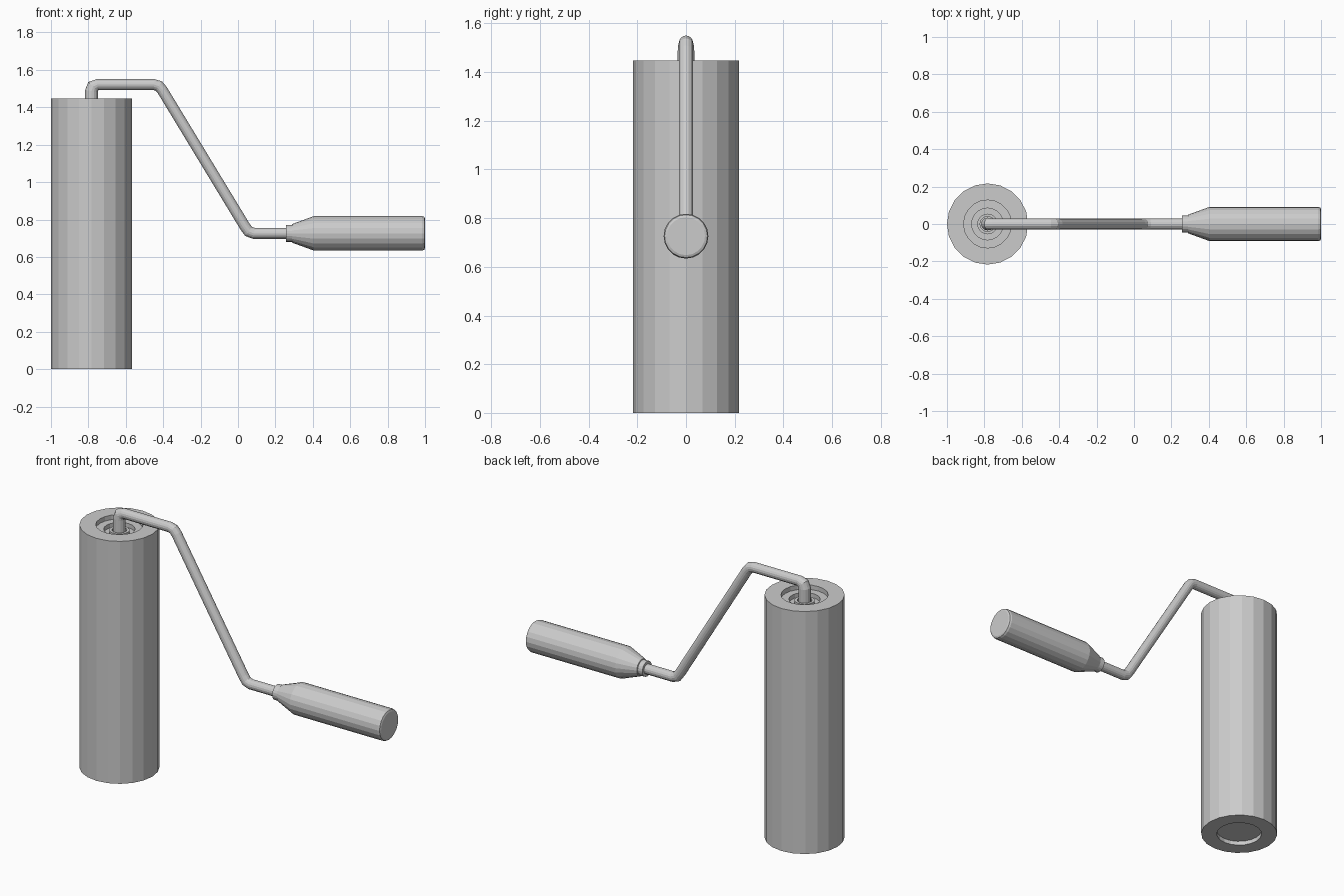
import bpy, bmesh
from math import sin, cos, pi
from mathutils import Vector, Matrix

if "Cube" in bpy.data.objects:
    bpy.data.objects.remove(bpy.data.objects["Cube"])


def finish(name, bm):
    bmesh.ops.recalc_face_normals(bm, faces=bm.faces[:])
    mesh = bpy.data.meshes.new(name)
    bm.to_mesh(mesh)
    bm.free()
    obj = bpy.data.objects.new(name, mesh)
    bpy.context.collection.objects.link(obj)
    return obj


def skin(name, rings, matrix=Matrix()):
    """Join successive rings of points and cap both ends."""
    bm = bmesh.new()
    loops = [[bm.verts.new(matrix @ p) for p in ring] for ring in rings]
    n = len(loops[0])
    for a, b in zip(loops, loops[1:]):
        for i in range(n):
            j = (i + 1) % n
            bm.faces.new((a[i], a[j], b[j], b[i]))
    bm.faces.new(loops[0])
    bm.faces.new(loops[-1])
    return finish(name, bm)


def lathe(name, profile, n, matrix):
    """Revolve (radius, height) pairs about local z."""
    rings = [[Vector((r * cos(2 * pi * i / n), r * sin(2 * pi * i / n), h))
              for i in range(n)] for r, h in profile]
    return skin(name, rings, matrix)


def sweep(name, path, n):
    """Tube along (x, z, radius) points in the y = 0 plane."""
    pts = [Vector((x, 0, z)) for x, z, r in path]
    rings = []
    for k, p in enumerate(pts):
        d_in = (p - pts[k - 1]).normalized() if k else None
        d_out = (pts[k + 1] - p).normalized() if k < len(pts) - 1 else d_in
        d_in = d_in or d_out
        t = (d_in + d_out).normalized()
        side = Vector((-t.z, 0, t.x)) / t.dot(d_in)   # mitred width
        r = path[k][2]
        rings.append([p + side * r * cos(2 * pi * i / n)
                      + Vector((0, r * sin(2 * pi * i / n), 0)) for i in range(n)])
    return skin(name, rings)


ROLLER_X, ROLLER_TOP, ARM_Z = -0.783, 1.447, 0.726

# Roller sleeve with recessed ends and stepped bearing in the top
lathe("roller_sleeve", [
    (0.128, 0.025), (0.128, 0), (0.217, 0), (0.217, ROLLER_TOP),
    (0.128, ROLLER_TOP), (0.128, 1.42), (0.085, 1.42), (0.085, 1.395),
    (0.055, 1.395), (0.055, 1.415), (0.04, 1.415), (0.04, 1.39)],
    20, Matrix.Translation((ROLLER_X, 0, 0)))

# Bent wire arm from the bearing to the handle
sweep("wire_arm", [
    (ROLLER_X, 1.385, 0.034), (ROLLER_X, 1.487, 0.034),
    (-0.775, 1.511, 0.032), (-0.752, 1.521, 0.029),
    (-0.448, 1.521, 0.029), (-0.423, 1.513, 0.029), (-0.405, 1.492, 0.029),
    (0.037, 0.763, 0.029), (0.057, 0.736, 0.029), (0.085, ARM_Z, 0.029),
    (0.30, ARM_Z, 0.029)], 16)

# Handle with collar, tapered neck and chamfered butt
lathe("handle", [
    (0.045, 0.257), (0.045, 0.288), (0.05, 0.29), (0.092, 0.405),
    (0.092, 0.985), (0.088, 0.996), (0.078, 1.0)],
    20, Matrix.Translation((0, 0, ARM_Z)) @ Matrix.Rotation(pi / 2, 4, 'Y'))
